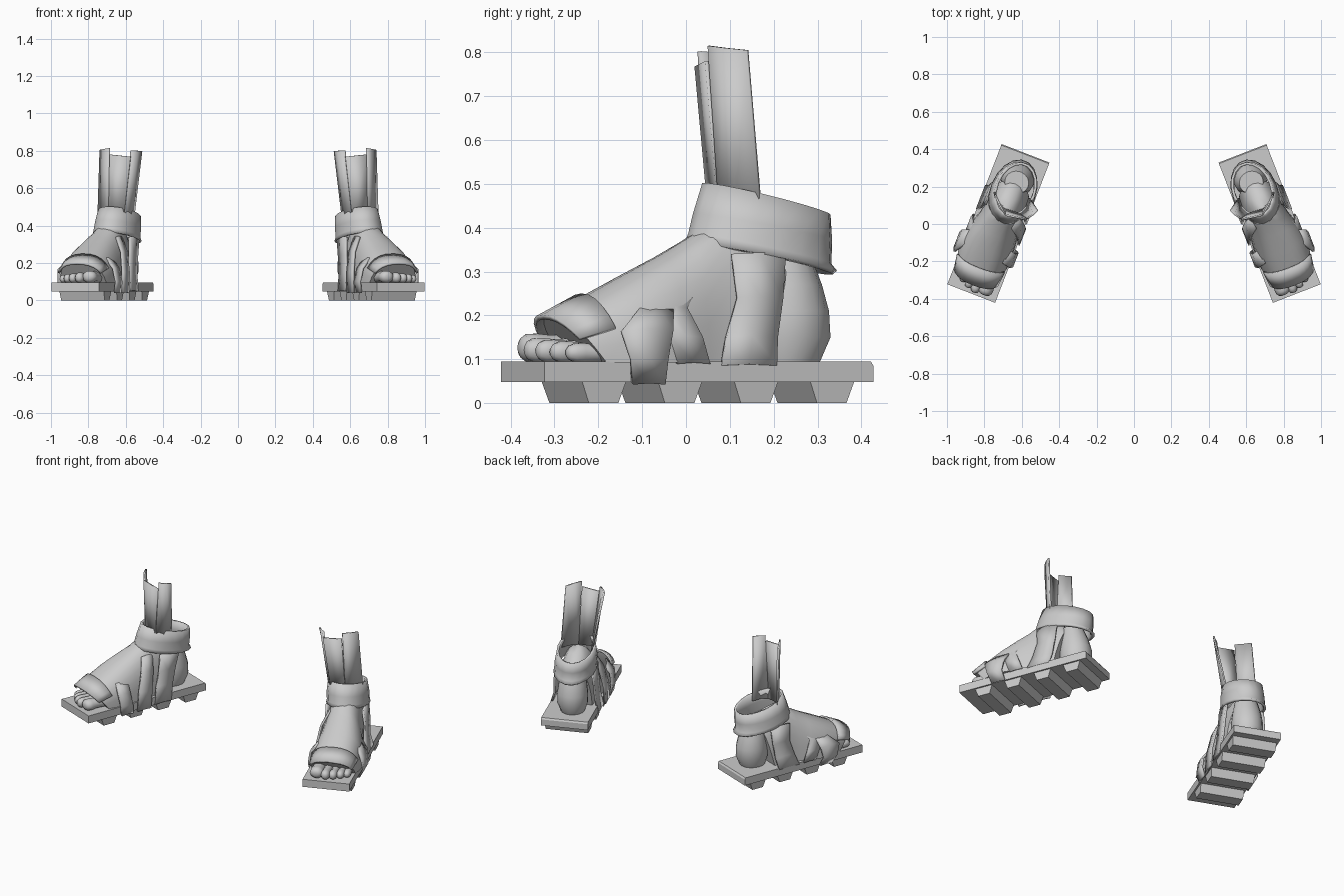
import bpy, bmesh, math

if "Cube" in bpy.data.objects:
    bpy.data.objects.remove(bpy.data.objects["Cube"])

ANG = math.radians(21.2)      # each foot turns outward
CX, CY = 0.725, 0.003         # middle of the sole

grey = bpy.data.materials.new("plain_grey")
grey.diffuse_color = (0.6, 0.6, 0.6, 1)
grey.use_nodes = True
grey.node_tree.nodes["Principled BSDF"].inputs["Base Color"].default_value = grey.diffuse_color


def place(u, v, z):
    """Foot coordinates (across, toward heel, up) to scene coordinates."""
    c, s = math.cos(ANG), math.sin(ANG)
    return (CX + u * c - v * s, CY + u * s + v * c, z)


def make(name, verts, faces, angle=40, thick=0, local=True, closed=True):
    me = bpy.data.meshes.new(name)
    me.from_pydata([place(*p) if local else p for p in verts], [], faces)
    bm = bmesh.new()
    bm.from_mesh(me)
    bmesh.ops.recalc_face_normals(bm, faces=bm.faces)
    bm.to_mesh(me)
    bm.free()
    me.materials.append(grey)
    ob = bpy.data.objects.new(name, me)
    bpy.context.collection.objects.link(ob)
    bpy.ops.object.select_all(action='DESELECT')
    ob.select_set(True)
    bpy.context.view_layer.objects.active = ob
    bpy.ops.object.shade_smooth_by_angle(angle=math.radians(angle))
    if thick:
        sol = ob.modifiers.new("thickness", 'SOLIDIFY')
        sol.thickness, sol.offset = thick, 0
    mir = ob.modifiers.new("other_foot", 'MIRROR')
    mir.use_mirror_merge = False
    return ob


def loft(name, rings, wrap=True, caps=(True, True), **kw):
    n = len(rings[0])
    verts = [p for r in rings for p in r]
    faces = []
    for i in range(len(rings) - 1):
        for j in range(n if wrap else n - 1):
            k = (j + 1) % n
            faces.append((i*n + j, i*n + k, (i+1)*n + k, (i+1)*n + j))
    if wrap and caps[0]:
        faces.append(tuple(range(n)))
    if wrap and caps[1]:
        faces.append(tuple(range((len(rings)-1)*n, len(rings)*n)))
    return make(name, verts, faces, **kw)


def oval(u, v, ru, rv, z_front, z_back, n=16):
    """Tilted oval ring, its height running from front to back."""
    out = []
    for i in range(n):
        a = 2 * math.pi * i / n
        t = (1 + math.sin(a)) / 2
        out.append((u + ru*math.cos(a), v + rv*math.sin(a),
                    z_front + (z_back - z_front)*t))
    return out


def arch(vb, vt, u0, u1, zt, zb=0.093, n=14, p=0.8):
    """Flat-bottomed arch section; its top may lean forward or back."""
    out = []
    for i in range(n + 1):
        a = math.pi * i / n
        c, s = math.cos(a), max(math.sin(a), 0)
        h = s ** p
        out.append(((u0+u1)/2 + (u1-u0)/2*math.copysign(abs(c)**p, c),
                    vb + (vt - vb)*h, zb + (zt - zb)*h))
    return out


def ribbon(name, path, thick=0.012):
    """Strap through rows of (u, z, front edge v, back edge v)."""
    loft(name, [[(u, a, z), (u, (a+b)/2, z + 0.003), (u, b, z)]
                for u, z, a, b in path], wrap=False, thick=thick)


# Sole plank, slightly chamfered underneath at the ends
W, L = 0.137, 0.402
loft("sole", [[(s, -L, 0.048), (s, L, 0.048), (s, L, 0.085), (s, L - 0.006, 0.095),
               (s, -L, 0.095)] for s in (-W, W)], angle=20)

# Four tapered treads under the sole
for i in range(4):
    v = -0.253 + i * 0.186
    loft("tread_%d" % (i + 1),
         [[(s, v - 0.054, 0.05), (s, v + 0.054, 0.05),
           (s*0.97, v + 0.036, 0.001 - 0.001), (s*0.97, v - 0.036, 0)]
          for s in (-0.128, 0.128)], angle=20)

# Foot wrap from the toes to the ankle
loft("foot_wrap", [arch(*a) for a in (
    (-.25, -.335, -.120, .135, .200), (-.20, -.26, -.130, .150, .240),
    (-.12, -.16, -.132, .155, .292), (-.05, -.07, -.125, .140, .337),
    (.01, .00, -.120, .118, .375), (.06, .08, -.115, .105, .425),
    (.12, .16, -.110, .100, .410), (.165, .23, -.105, .090, .340))])

# Loose front edge of the wrap over the toes
loft("wrap_edge", [arch(*a)[2:-2] for a in (
    (-.27, -.355, -.125, .140, .196), (-.20, -.26, -.134, .154, .245))],
    wrap=False, thick=0.012)

# Toes, the big one on the inner side
for i, (u, tip, r, zt) in enumerate([(-.065, -.385, .040, .160), (-.012, -.392, .026, .150),
                                     (.030, -.380, .024, .146), (.068, -.360, .023, .142),
                                     (.102, -.335, .022, .138)]):
    zm, h = (zt + 0.092)/2, (zt - 0.092)/2
    rings = []
    for d, k in ((0, .35), (.006, .7), (.02, .97), (.04, 1), (.07, .9), (.13, 1)):
        rings.append([(u + r*k*math.cos(2*math.pi*j/10), tip + d,
                       zm + h*k*math.sin(2*math.pi*j/10)) for j in range(10)])
    loft("toe_%d" % (i + 1), rings, angle=60)

# Heel
loft("heel", [oval(-.012, v, ru, rv, z, z) for z, v, ru, rv in (
    (.093, .250, .068, .074), (.15, .255, .088, .094), (.21, .255, .088, .090),
    (.27, .250, .080, .078), (.34, .240, .065, .060))], angle=60)

# Hollow ankle cuff, flared at its lower edge
loft("ankle_cuff", [oval(u, v, ru, rv, zf, zb, 18) for u, v, ru, rv, zf, zb in (
    (-.012, .185, .116, .175, .365, .297), (-.012, .182, .112, .163, .385, .315),
    (-.016, .190, .111, .158, .430, .370), (-.020, .201, .102, .145, .500, .428))],
    caps=(False, False), thick=0.014, angle=60)

# Shin guard, open at the back with a lower front panel
low = [(.560, .140, .43), (.578, .085, .43), (.612, .055, .43),
       (.692, .078, .43), (.722, .115, .43), (.748, .172, .43)]
top = [(.516, .075, .798), (.538, .052, .80), (.572, .030, .802),
       (.688, .052, .815), (.712, .090, .81), (.736, .140, .805)]
front = [(.574, .024, .768), (.686, .048, .780)]
make("shin_side_inner", low[:3] + top[:3], [(0, 1, 4, 3), (1, 2, 5, 4)],
     thick=0.01, local=False)
make("shin_side_outer", low[3:] + top[3:], [(0, 1, 4, 3), (1, 2, 5, 4)],
     thick=0.01, local=False)
make("shin_front", low[2:4] + front, [(0, 1, 3, 2)], thick=0.01, local=False)

# Straps reaching over the edges of the sole
ribbon("outer_strap", [(.125, .215, -.165, -.085), (.165, .165, -.225, -.10),
                       (.172, .10, -.205, -.115), (.142, .045, -.19, -.11)])
ribbon("outer_mid_strap", [(.085, .285, -.06, .0), (.125, .215, -.12, -.05),
                           (.145, .15, -.10, -.02), (.140, .09, -.08, .0)])
ribbon("inner_strap", [(-.095, .225, -.19, -.11), (-.140, .17, -.20, -.12),
                       (-.152, .10, -.19, -.11), (-.142, .04, -.18, -.10)])
ribbon("inner_mid_strap", [(-.080, .34, .00, .07), (-.120, .26, -.03, .05),
                           (-.140, .15, -.06, .03), (-.143, .04, -.07, .02)])
ribbon("ankle_strap_outer", [(.100, .34, .07, .20), (.110, .24, .08, .19),
                             (.115, .15, .05, .175), (.135, .085, .03, .165)])
ribbon("ankle_strap_inner", [(-.118, .34, .10, .23), (-.122, .24, .09, .20),
                             (-.125, .15, .07, .18), (-.138, .05, .05, .16)])
